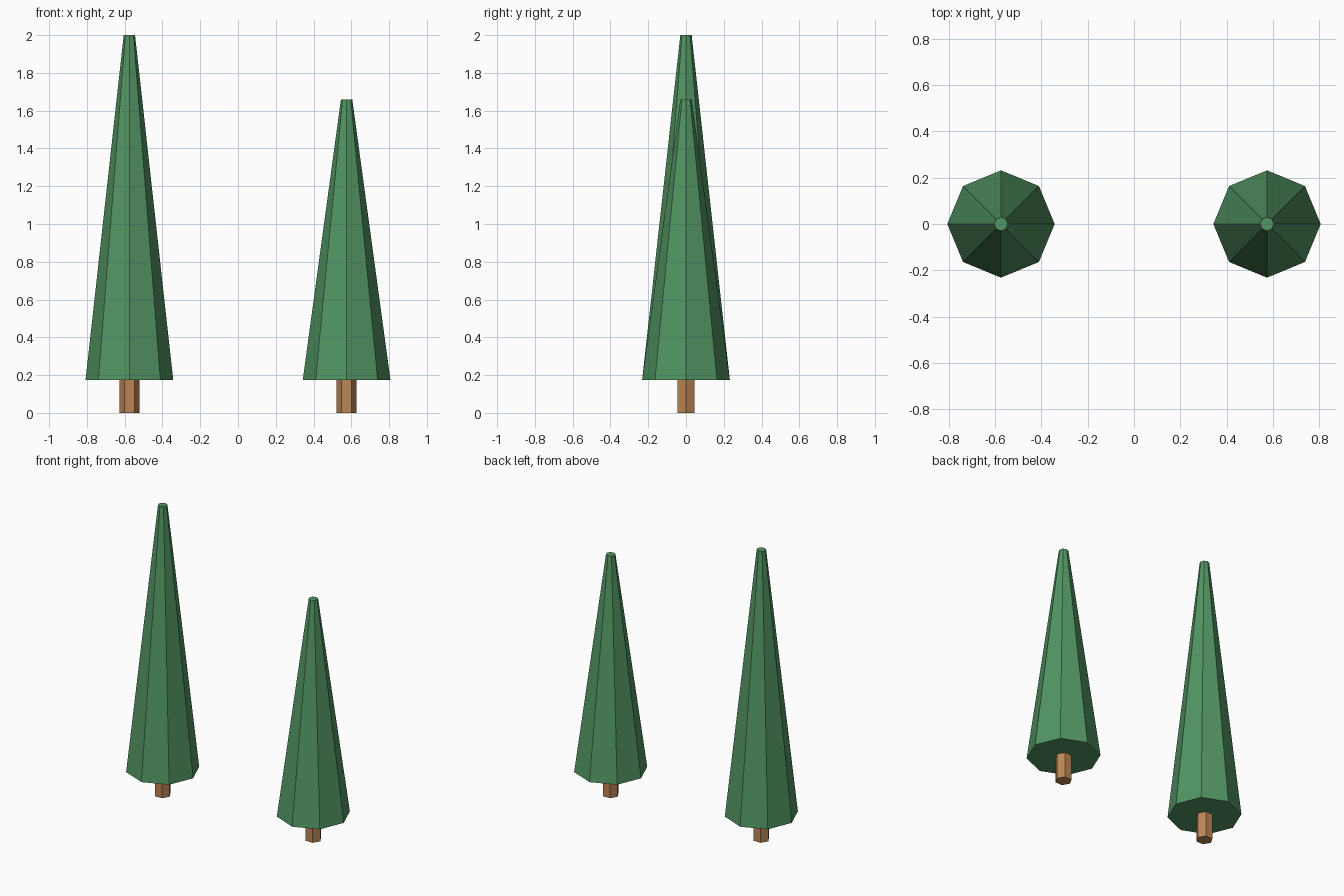
import bpy
import bmesh
from math import cos, sin, tau

cube = bpy.data.objects.get("Cube")
if cube:
    bpy.data.objects.remove(cube, do_unlink=True)


def make_material(name, colour):
    mat = bpy.data.materials.new(name)
    mat.use_nodes = True
    mat.diffuse_color = colour
    mat.node_tree.nodes["Principled BSDF"].inputs["Base Color"].default_value = colour
    return mat


def frustum(name, x, sides, z_low, z_high, r_low, r_high, mat):
    """Closed flat-sided tapered prism with its first corner on +x."""
    bm = bmesh.new()
    low, high = [
        [bm.verts.new((r * cos(tau * i / sides), r * sin(tau * i / sides), z))
         for i in range(sides)]
        for r, z in ((r_low, z_low), (r_high, z_high))
    ]
    for i in range(sides):
        j = (i + 1) % sides
        bm.faces.new((low[i], low[j], high[j], high[i]))
    bm.faces.new(high)
    bm.faces.new(low[::-1])
    mesh = bpy.data.meshes.new(name)
    bm.to_mesh(mesh)
    bm.free()
    mesh.materials.append(mat)
    obj = bpy.data.objects.new(name, mesh)
    obj.location.x = x
    bpy.context.scene.collection.objects.link(obj)
    return obj


foliage_green = make_material("foliage_green", (0.085, 0.30, 0.125, 1))
bark_brown = make_material("bark_brown", (0.50, 0.24, 0.09, 1))

CROWN_BASE = 0.175

# Two trees: octagonal crown over a hexagonal trunk
for label, x, top in (("tall", -0.575, 2.0), ("short", 0.575, 1.66)):
    frustum(label + "_tree_trunk", x, 6, 0, CROWN_BASE, 0.053, 0.053, bark_brown)
    frustum(label + "_tree_crown", x, 8, CROWN_BASE, top, 0.232, 0.03, foliage_green)
